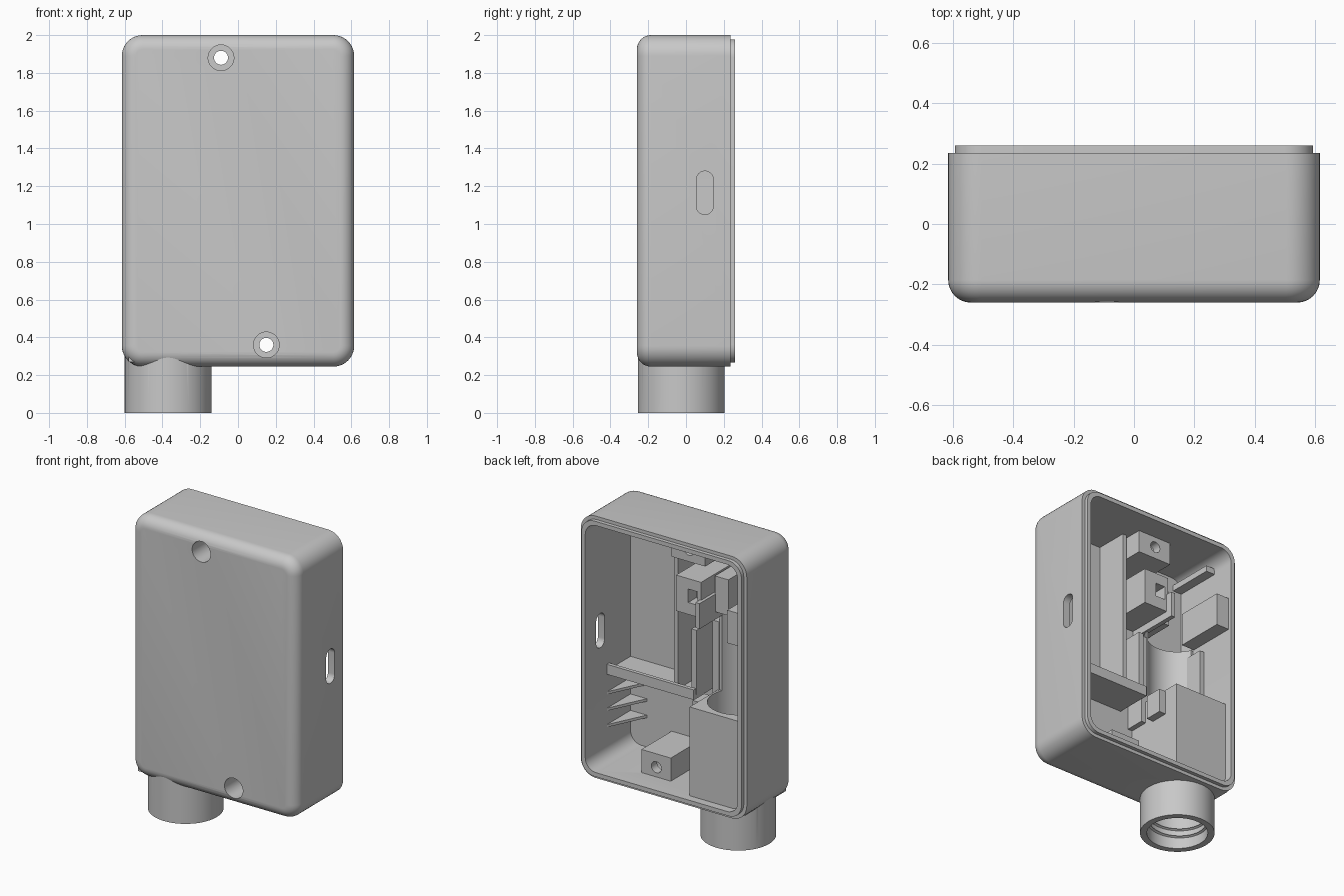
import bpy, bmesh, math
from mathutils import Matrix, Vector

cube = bpy.data.objects.get("Cube")
if cube:
    bpy.data.objects.remove(cube, do_unlink=True)

grey = bpy.data.materials.new("plain grey")
grey.use_nodes = True
COLOR = (0.58, 0.58, 0.58, 1)
grey.diffuse_color = COLOR
grey.node_tree.nodes["Principled BSDF"].inputs["Base Color"].default_value = COLOR


def make(name, bm):
    bmesh.ops.recalc_face_normals(bm, faces=bm.faces)
    mesh = bpy.data.meshes.new(name)
    bm.to_mesh(mesh)
    bm.free()
    mesh.materials.append(grey)
    ob = bpy.data.objects.new(name, mesh)
    bpy.context.collection.objects.link(ob)
    return ob


def box(name, x, y, z, radius=0, axis=1, front=0):
    """Box from (min, max) pairs; radius rounds edges along axis, front rounds the -y rim."""
    bm = bmesh.new()
    bmesh.ops.create_cube(bm, size=1)
    for v in bm.verts:
        v.co = Vector([(r[0] + r[1]) / 2 + c * (r[1] - r[0]) for r, c in zip((x, y, z), v.co)])
    if radius:
        edges = [e for e in bm.edges
                 if abs(e.verts[0].co[axis] - e.verts[1].co[axis]) > 1e-4]
        bmesh.ops.bevel(bm, geom=edges, offset=radius, segments=10, profile=0.5, affect='EDGES')
    if front:
        rim = [e for e in bm.edges if all(abs(v.co.y - y[0]) < 1e-4 for v in e.verts)]
        bmesh.ops.bevel(bm, geom=rim, offset=front, segments=8, profile=0.5, affect='EDGES')
    return make(name, bm)


def cylinder(name, center, radius, start, end, axis='Z'):
    bm = bmesh.new()
    bmesh.ops.create_cone(bm, cap_ends=True, segments=64, radius1=radius, radius2=radius,
                          depth=end - start)
    mid = (start + end) / 2
    if axis == 'Y':
        bmesh.ops.rotate(bm, verts=bm.verts, matrix=Matrix.Rotation(math.pi / 2, 3, 'X'))
        offset = (center[0], mid, center[1])
    else:
        offset = (center[0], center[1], mid)
    bmesh.ops.translate(bm, verts=bm.verts, vec=offset)
    return make(name, bm)


def combine(ob, tool, operation='DIFFERENCE'):
    mod = ob.modifiers.new("cut", 'BOOLEAN')
    mod.solver = 'EXACT'
    mod.operation = operation
    mod.object = tool
    bpy.context.view_layer.objects.active = ob
    bpy.ops.object.modifier_apply(modifier=mod.name)
    bpy.data.objects.remove(tool, do_unlink=True)


def cavity():
    return box("cavity", (-.565, .565), (-.22, .4), (.295, 1.95), .08)


SCREWS = {"upper": (-.09, 1.88), "lower": (.15, .36)}
SOCKET = (-.37, -.025)
BORE = .188


def drill(ob, center):
    combine(ob, cylinder("recess", center, .068, -.4, .04, 'Y'))
    combine(ob, cylinder("hole", center, .037, -.4, .4, 'Y'))


# Housing shell, open at the back
shell = box("housing_shell", (-.615, .615), (-.26, .235), (.245, 2), .11, front=.075)
combine(shell, cavity())
combine(shell, box("slot", (.4, .8), (.055, .145), (1.05, 1.28), .0449, axis=0))
combine(shell, cylinder("bore", SOCKET, BORE, .1, .5))
for center in SCREWS.values():
    drill(shell, center)

# Raised lip around the opening
lip = box("rim_lip", (-.593, .593), (.235, .26), (.267, 1.978), .095)
combine(lip, cavity())

# Socket: round neck joined to the square sleeve inside
socket = cylinder("socket_neck", SOCKET, .23, 0, .4)
combine(socket, box("sleeve", (-.58, -.17), (-.23, .205), (.27, .89)), 'UNION')
combine(socket, cylinder("bore", SOCKET, BORE, -.1, 1.2))

# Thread turns inside the neck
bm = bmesh.new()
turns, steps, prev = 2, 48, None
for i in range(turns * steps + 1):
    a = i * math.tau / steps
    z = .05 + .05 * i / steps
    ring = [bm.verts.new((SOCKET[0] + r * math.cos(a), SOCKET[1] + r * math.sin(a), z + h))
            for r, h in ((BORE + .01, -.012), (BORE - .014, 0), (BORE + .01, .012))]
    if prev:
        for k in range(3):
            j = (k + 1) % 3
            bm.faces.new((prev[k], prev[j], ring[j], ring[k]))
    else:
        bm.faces.new(ring)
    prev = ring
bm.faces.new(prev)
thread = make("socket_thread", bm)

# Screw posts
posts = {"upper": box("upper_screw_post", (-.21, .04), (-.23, .097), (1.8, 1.97)),
         "lower": box("lower_screw_post", (.043, .26), (-.23, .1), (.28, .45))}
for key, post in posts.items():
    drill(post, SCREWS[key])

# Half-round cradle above the socket
cradle = cylinder("cradle", SOCKET, .205, .88, 1.4)
combine(cradle, cylinder("bore", SOCKET, BORE, .5, 1.8))
combine(cradle, box("open_half", (-1, 1), (-.1, .5), (.5, 1.8)))
combine(cradle, box("front_trim", (-1, 1), (-.5, -.225), (.5, 1.8)))

# Shelf with its raised edge
box("shelf", (-.077, .58), (-.23, .03), (.845, .87))
box("shelf_edge", (-.077, .58), (.005, .03), (.86, .912))

# Inner walls, rails and holder blocks
box("divider_wall", (.06, .09), (-.23, 0), (.86, 1.96))
box("divider_stub", (-.077, -.04), (-.23, 0), (.86, 1.3))
box("inner_rail", (-.18, -.135), (-.23, -.09), (.74, 1.35))
box("outer_rail", (-.58, -.53), (-.23, 0), (.85, 1.35))
box("sleeve_clip", (-.18, -.12), (-.02, .1), (.72, .88))
holder = box("holder_block", (-.185, 0), (-.23, .105), (1.45, 1.69))
combine(holder, box("notch", (-.16, -.09), (.02, .2), (1.53, 1.62)))
box("holder_plate", (-.205, -.175), (-.23, .15), (1.4, 1.57))
box("holder_back", (-.3, -.2), (-.23, -.02), (1.45, 1.69))
box("side_block", (-.58, -.47), (-.1, .235), (1.41, 1.63))
box("corner_ledge", (-.58, -.5), (-.23, .1), (1.86, 1.9))

# Triangular ribs on the side wall
for n, z in enumerate((.49, .6, .71)):
    bm = bmesh.new()
    tri = [bm.verts.new((px, py, z)) for px, py in ((.575, -.23), (.575, .05), (.44, -.23))]
    face = bm.faces.new(tri)
    out = bmesh.ops.extrude_face_region(bm, geom=[face])
    for v in out["geom"]:
        if isinstance(v, bmesh.types.BMVert):
            v.co.z += .018
    make(f"wall_rib_{n + 1}", bm)

# Smooth the rounded parts, keeping hard edges crisp
bpy.ops.object.select_all(action='DESELECT')
for ob in (shell, lip, socket, thread, cradle, *posts.values()):
    ob.select_set(True)
    bpy.context.view_layer.objects.active = ob
    bpy.ops.object.shade_smooth_by_angle(angle=math.radians(30))
    ob.select_set(False)
